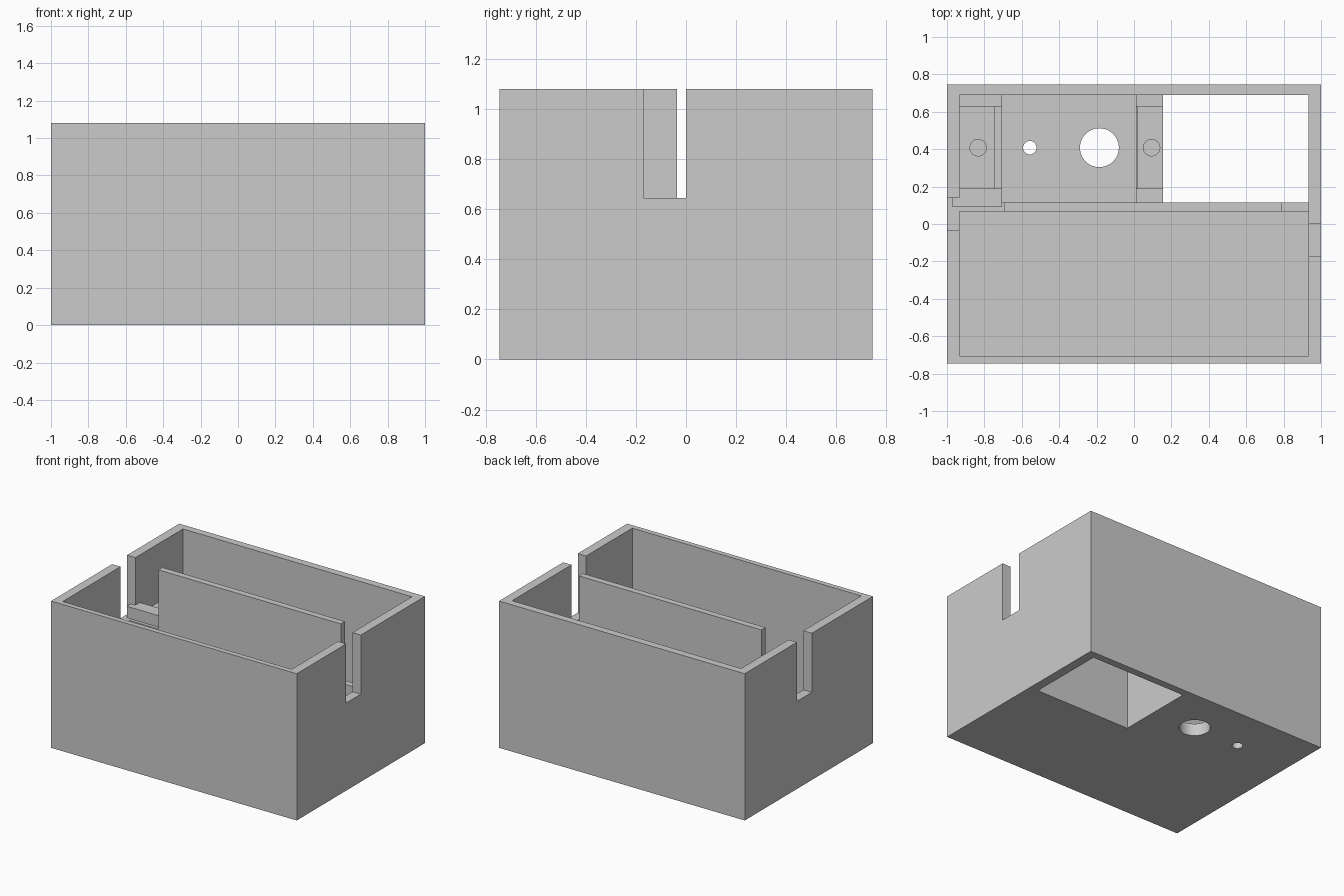
import bpy
import bmesh
from mathutils import Vector

cube = bpy.data.objects.get("Cube")
if cube:
    bpy.data.objects.remove(cube, do_unlink=True)

grey = bpy.data.materials.new("plain grey")
grey.use_nodes = True
colour = (0.6, 0.6, 0.6, 1)
grey.diffuse_color = colour
grey.node_tree.nodes["Principled BSDF"].inputs["Base Color"].default_value = colour


def add_object(name, bm):
    mesh = bpy.data.meshes.new(name)
    bm.to_mesh(mesh)
    bm.free()
    mesh.materials.append(grey)
    obj = bpy.data.objects.new(name, mesh)
    bpy.context.scene.collection.objects.link(obj)
    return obj


def box(name, x, y, z):
    """Box from (low, high) pairs on each axis."""
    bm = bmesh.new()
    bmesh.ops.create_cube(bm, size=1)
    for v in bm.verts:
        v.co = Vector([(a + b) / 2 + c * (b - a) for c, (a, b) in zip(v.co, (x, y, z))])
    return add_object(name, bm)


def rod(name, x, y, radius, z):
    bm = bmesh.new()
    bmesh.ops.create_cone(bm, cap_ends=True, segments=48, radius1=radius,
                          radius2=radius, depth=z[1] - z[0])
    bmesh.ops.translate(bm, vec=(x, y, sum(z) / 2), verts=bm.verts)
    return add_object(name, bm)


def combine(target, tool, operation="DIFFERENCE"):
    """Apply a boolean and discard the tool."""
    tool.hide_render = True
    mod = target.modifiers.new("boolean", "BOOLEAN")
    mod.operation, mod.solver, mod.object = operation, "EXACT", tool
    bpy.context.view_layer.objects.active = target
    bpy.ops.object.modifier_apply(modifier=mod.name)
    bpy.data.objects.remove(tool, do_unlink=True)


# Main dimensions
HEIGHT, OVER, UNDER = 1.08, 1.3, -0.2
FLOOR, SLOT, RAIL, LIP, SEAT = 0.09, 0.645, 0.73, 0.69, 0.65
IN_X = 0.932
FRONT, DIV_FRONT, DIV_BACK, BACK = -0.707, 0.068, 0.115, 0.691
SEAT_Y, HOLE_Y = (0.191, 0.627), 0.408
REAR = (DIV_BACK, BACK)
DIVIDER = (DIV_FRONT - 0.02, DIV_BACK + 0.001)

case = box("open_case", (-1, 1), (-0.745, 0.745), (0, HEIGHT))

# Compartments, floor window, stand seats, wall slots and divider ends
cuts = [
    ("front_bay", (-IN_X, IN_X), (FRONT, DIV_FRONT), (FLOOR, OVER)),
    ("rear_upper_bay", (-IN_X, 0.3), REAR, (RAIL, OVER)),
    ("middle_bay", (-0.705, 0.01), REAR, (FLOOR, OVER)),
    ("floor_window", (0.155, IN_X), REAR, (UNDER, OVER)),
    ("left_lip", (-0.76, -0.6), SEAT_Y, (LIP, OVER)),
    ("right_lip", (-0.1, 0.04), SEAT_Y, (LIP, OVER)),
    ("left_seat", (-IN_X, -0.745), SEAT_Y, (SEAT, OVER)),
    ("right_seat", (0.022, 0.3), SEAT_Y, (SEAT, OVER)),
    ("left_slot", (-1.1, -0.9), (-0.035, 0.138), (SLOT, OVER)),
    ("right_slot", (0.9, 1.1), (-0.17, 0), (SLOT, OVER)),
    ("left_divider_gap", (-IN_X, -0.695), DIVIDER, (SLOT, OVER)),
    ("right_divider_gap", (0.79, IN_X), DIVIDER, (SLOT, OVER)),
]
for cut in cuts:
    combine(case, box(*cut))

# Through holes in the floor and blind screw holes in the stands
for x, radius, z in [(-0.185, 0.104, (UNDER, 0.3)), (-0.557, 0.036, (UNDER, 0.3)),
                     (-0.833, 0.044, (0.35, OVER)), (0.094, 0.044, (0.35, OVER))]:
    combine(case, rod("hole", x, HOLE_Y, radius, z))

# Ledge on the left stand that reaches into the wall slot
combine(case, box("ledge", (-0.97, -0.705), (0.092, SEAT_Y[0]), (SLOT, RAIL)), "UNION")

bpy.ops.object.select_all(action="DESELECT")
case.select_set(True)
bpy.context.view_layer.objects.active = case
bpy.ops.object.shade_smooth_by_angle()
